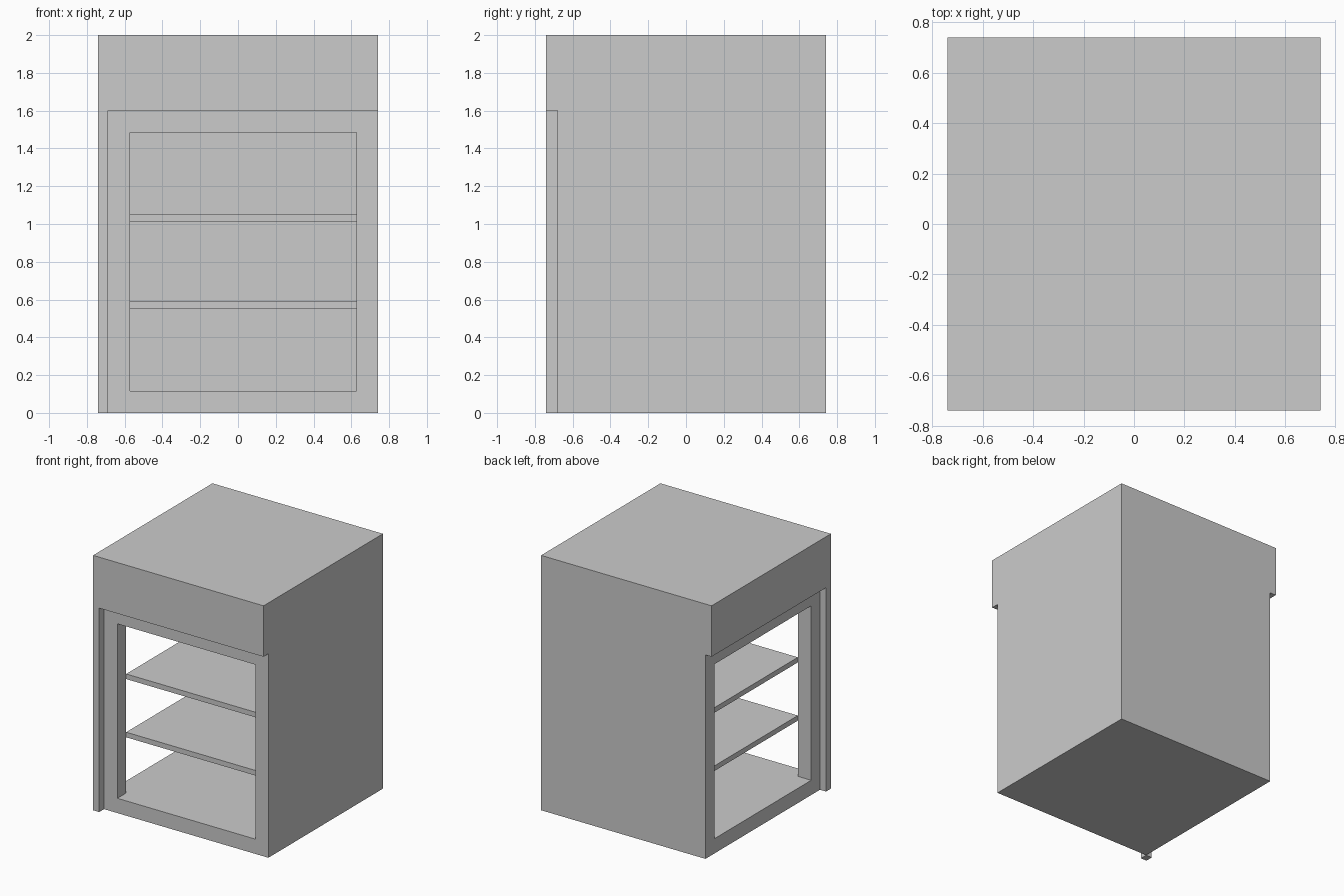
import bpy
import bmesh
from mathutils import Vector

if "Cube" in bpy.data.objects:
    bpy.data.objects.remove(bpy.data.objects["Cube"])


def box(name, lo, hi):
    """Axis-aligned box between two corners."""
    lo, hi = Vector(lo), Vector(hi)
    bm = bmesh.new()
    bmesh.ops.create_cube(bm, size=1)
    for v in bm.verts:
        v.co = Vector([c + k * s for c, k, s in zip((lo + hi) / 2, v.co, hi - lo)])
    mesh = bpy.data.meshes.new(name)
    bm.to_mesh(mesh)
    bm.free()
    obj = bpy.data.objects.new(name, mesh)
    bpy.context.collection.objects.link(obj)
    return obj


def cut(target, lo, hi):
    """Subtract a box from the target and discard the cutter."""
    cutter = box("cutter", lo, hi)
    cutter.hide_render = True
    mod = target.modifiers.new("cut", 'BOOLEAN')
    mod.operation = 'DIFFERENCE'
    mod.solver = 'EXACT'
    mod.object = cutter
    bpy.context.view_layer.objects.active = target
    bpy.ops.object.modifier_apply(modifier=mod.name)
    bpy.data.objects.remove(cutter)


H = 0.74                  # half width and depth
RX, RY = -0.687, -0.68    # recessed left and front faces
IN, OUT = -0.571, 0.627   # interior limits in x and y
HEADER = 1.60             # underside of the header
FLOOR, CEIL = 0.116, 1.485

# Cabinet: header overhangs the recessed front and left sides
cabinet = box("cabinet", (-H, -H, 0), (H, H, 2))
cut(cabinet, (-1, -1, -1), (1, RY, HEADER))
cut(cabinet, (-1, -1.1, -1.1), (RX, 1, HEADER))

# Window openings on the front and left, meeting in a shared interior
cut(cabinet, (IN, -1, FLOOR), (OUT, OUT, CEIL))
cut(cabinet, (-1, IN, FLOOR), (OUT, OUT, CEIL))

# Slim post under the overhanging header corner
box("corner_post", (-H, -H, 0), (RX, RY, HEADER))

# Shelves
for i, z in enumerate((0.553, 1.010)):
    box(f"shelf_{i + 1}", (IN, IN, z), (OUT, OUT, z + 0.04))
